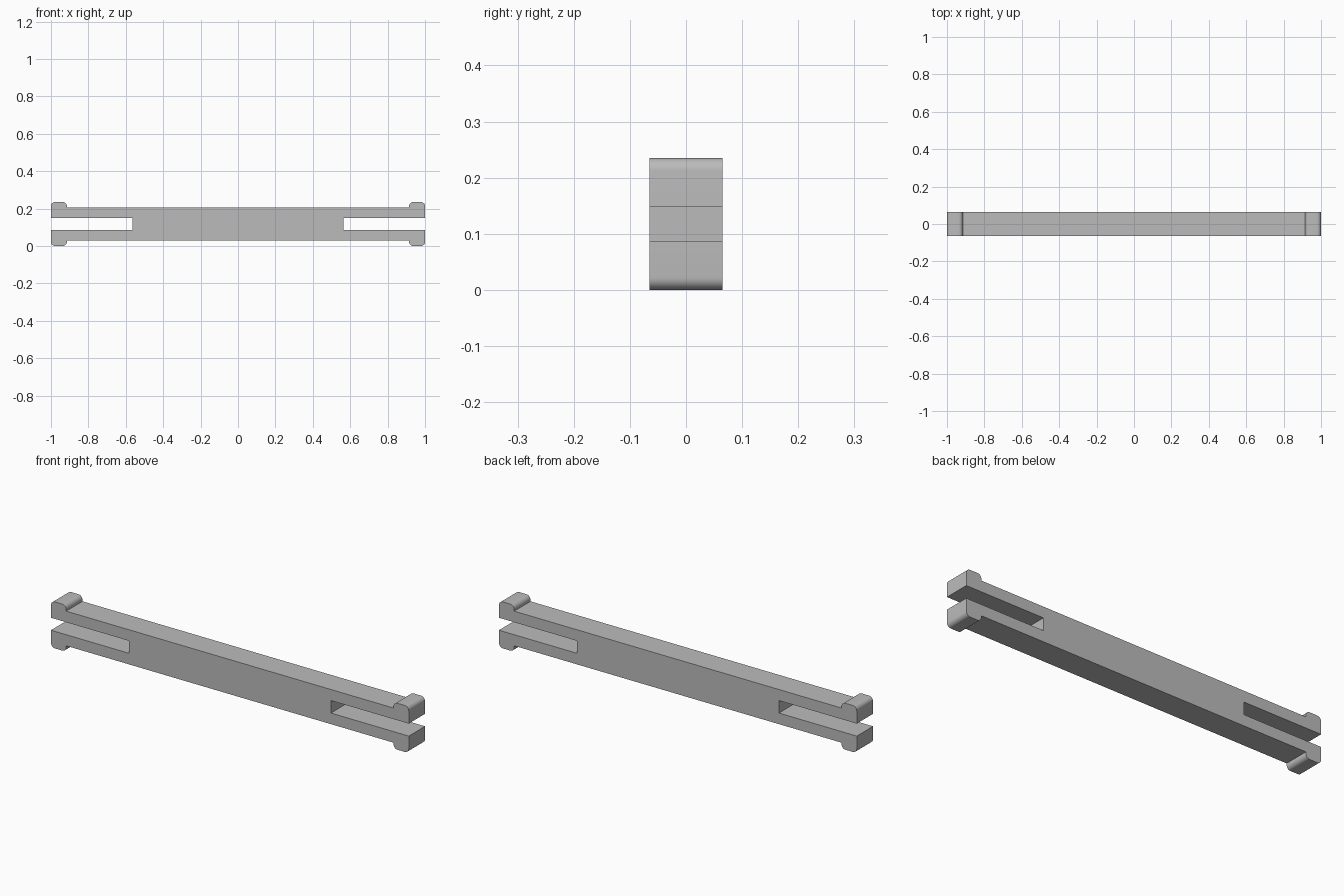
import bpy
import bmesh
from math import cos, sin, pi, radians

HALF_DEPTH = 0.065
MID = 0.1175          # height of the centre line
SLOT_X, SLOT_Z = 0.565, 0.0315
LUG_X, BEAM_Z = 0.915, 0.0875
R = 0.022             # rounding of the lug corners

cube = bpy.data.objects.get("Cube")
if cube:
    bpy.data.objects.remove(cube, do_unlink=True)

grey = bpy.data.materials.new("plain grey")
grey.use_nodes = True
colour = (0.5, 0.5, 0.5, 1)
grey.diffuse_color = colour
grey.node_tree.nodes["Principled BSDF"].inputs["Base Color"].default_value = colour


def arc(cx, cz, start, steps=8):
    """Quarter circle, counter-clockwise from the start angle."""
    return [(cx + R * cos(start + pi / 2 * i / steps),
             cz + R * sin(start + pi / 2 * i / steps)) for i in range(steps + 1)]


# One prong: from slot end, out along the slot, around the lug, back to the beam
quarter = [(SLOT_X, SLOT_Z), (1, SLOT_Z)]
quarter += arc(1 - R, MID - R, 0)
quarter += arc(LUG_X + R, MID - R, pi / 2)
quarter += [(LUG_X, BEAM_Z)]

# Mirror the prong into all four corners, in loop order
outline = []
for sx, sz in ((1, 1), (-1, 1), (-1, -1), (1, -1)):
    points = quarter if sx * sz > 0 else quarter[::-1]
    outline += [(sx * x, MID + sz * z) for x, z in points]

# Extrude the outline through the depth
bm = bmesh.new()
face = bm.faces.new([bm.verts.new((x, -HALF_DEPTH, z)) for x, z in outline])
moved = bmesh.ops.extrude_face_region(bm, geom=[face], use_keep_orig=True)["geom"]
bmesh.ops.translate(bm, vec=(0, 2 * HALF_DEPTH, 0),
                    verts=[g for g in moved if isinstance(g, bmesh.types.BMVert)])
bmesh.ops.recalc_face_normals(bm, faces=bm.faces)
mesh = bpy.data.meshes.new("slotted_bar")
bm.to_mesh(mesh)
bm.free()
mesh.materials.append(grey)

bar = bpy.data.objects.new("slotted_bar", mesh)
bpy.context.collection.objects.link(bar)
bpy.ops.object.select_all(action='DESELECT')
bar.select_set(True)
bpy.context.view_layer.objects.active = bar
bpy.ops.object.shade_smooth_by_angle(angle=radians(30))
